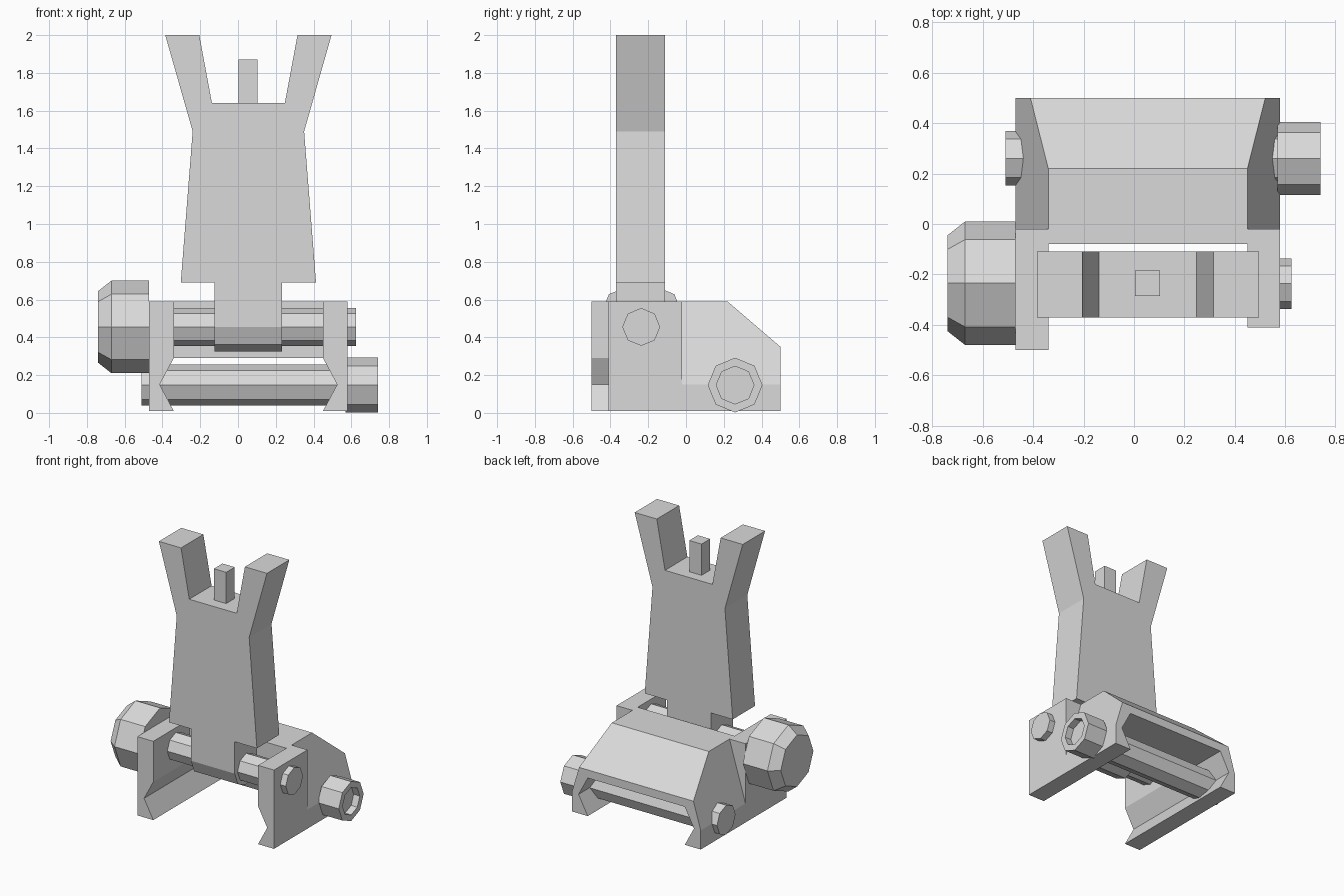
import bpy, bmesh
from math import cos, sin, pi
from mathutils import Vector

if "Cube" in bpy.data.objects:
    bpy.data.objects.remove(bpy.data.objects["Cube"])

grey = bpy.data.materials.new("light grey metal")
grey.use_nodes = True
COLOUR = (0.7, 0.7, 0.7, 1)
grey.diffuse_color = COLOUR
grey.node_tree.nodes["Principled BSDF"].inputs["Base Color"].default_value = COLOUR


def finish(name, bm):
    bmesh.ops.recalc_face_normals(bm, faces=bm.faces[:])
    mesh = bpy.data.meshes.new(name)
    bm.to_mesh(mesh)
    bm.free()
    mesh.materials.append(grey)
    obj = bpy.data.objects.new(name, mesh)
    bpy.context.collection.objects.link(obj)
    return obj


def prism(points, axis, start, end):
    """Extrude a profile: (y, z) points along x, or (x, z) points along y."""
    bm = bmesh.new()
    place = (lambda p: (start, *p)) if axis == "x" else (lambda p: (p[0], start, p[1]))
    face = bm.faces.new([bm.verts.new(place(p)) for p in points])
    grown = bmesh.ops.extrude_face_region(bm, geom=[face])["geom"]
    shift = Vector((end - start, 0, 0) if axis == "x" else (0, end - start, 0))
    bmesh.ops.translate(bm, vec=shift, verts=[v for v in grown if isinstance(v, bmesh.types.BMVert)])
    return bm


def turned(name, y, z, stations):
    """Eight-sided turned part along x from (x, radius) stations."""
    bm = bmesh.new()
    rings = [[bm.verts.new((x, y + r * cos(i * pi / 4), z + r * sin(i * pi / 4)))
              for i in range(8)] for x, r in stations]
    for a, b in zip(rings, rings[1:]):
        for i in range(8):
            j = (i + 1) % 8
            bm.faces.new((a[i], a[j], b[j], b[i]))
    bm.faces.new(rings[0])
    bm.faces.new(rings[-1])
    return finish(name, bm)


def rect(a0, a1, z0, z1):
    return [(a0, z0), (a1, z0), (a1, z1), (a0, z1)]


MID = 0.055  # centre of the bracket and post across x


def mirrored(half):
    """Close a half profile (offset from MID, z) with its mirror image."""
    return [(MID + x, z) for x, z in half] + [(MID - x, z) for x, z in reversed(half)]


# Bracket: rear body with tapered sides and a dovetail channel
body = prism(mirrored([(0.395, 0.29), (0.47, 0.15), (0.395, 0.01), (0.525, 0.01),
                       (0.525, 0.15), (0.395, 0.59)]), "y", -0.02, 0.5)
cut = bmesh.ops.bisect_plane(body, geom=body.verts[:] + body.edges[:] + body.faces[:],
                             plane_co=(0, 0.22, 0.59), plane_no=(0, 0.24, 0.28),
                             clear_outer=True)
bmesh.ops.holes_fill(body, edges=[e for e in body.edges if e.is_boundary])
finish("bracket_body", body)
finish("bracket_bridge_lip", prism(rect(-0.34, 0.45, 0.29, 0.59), "y", -0.08, -0.02))

# Bracket: front cheek plates, the right one longer
cheek = [(0.525, 0.01), (0.525, 0.59), (0.395, 0.59), (0.395, 0.29), (0.47, 0.15), (0.395, 0.01)]
for name, side, front in (("left_cheek", 1, -0.41), ("right_cheek", -1, -0.5)):
    finish(name, prism([(MID + side * x, z) for x, z in cheek], "y", front, -0.02))

# Pivot axle with its knob
turned("pivot_axle", -0.237, 0.455, [(-0.47, 0.1), (0.625, 0.1)])
turned("pivot_knob", -0.235, 0.455, [(-0.74, 0.19), (-0.67, 0.245), (-0.47, 0.245)])

# Clamp bolt with its hollow nut
turned("clamp_bolt", 0.26, 0.147, [(-0.51, 0.108), (0.58, 0.108)])
turned("clamp_nut", 0.26, 0.147, [(0.57, 0.145), (0.74, 0.145), (0.74, 0.1), (0.69, 0.1)])

# Folding post with two splayed ears
finish("post", prism(mirrored([(0.358, 0.69), (0.295, 1.49), (0.44, 2.0), (0.26, 2.0),
                               (0.193, 1.64)]), "y", -0.37, -0.11))

# Hinge tang rounded around the axle
tang = [(-0.24 + 0.13 * cos(pi + i * pi / 4), 0.455 + 0.13 * sin(pi + i * pi / 4)) for i in range(5)]
finish("hinge_tang", prism(tang + [(-0.11, 0.69), (-0.37, 0.69)], "x", -0.125, 0.232))

# Aiming pin
finish("aiming_pin", prism(rect(0.003, 0.103, 1.64, 1.87), "y", -0.285, -0.185))
